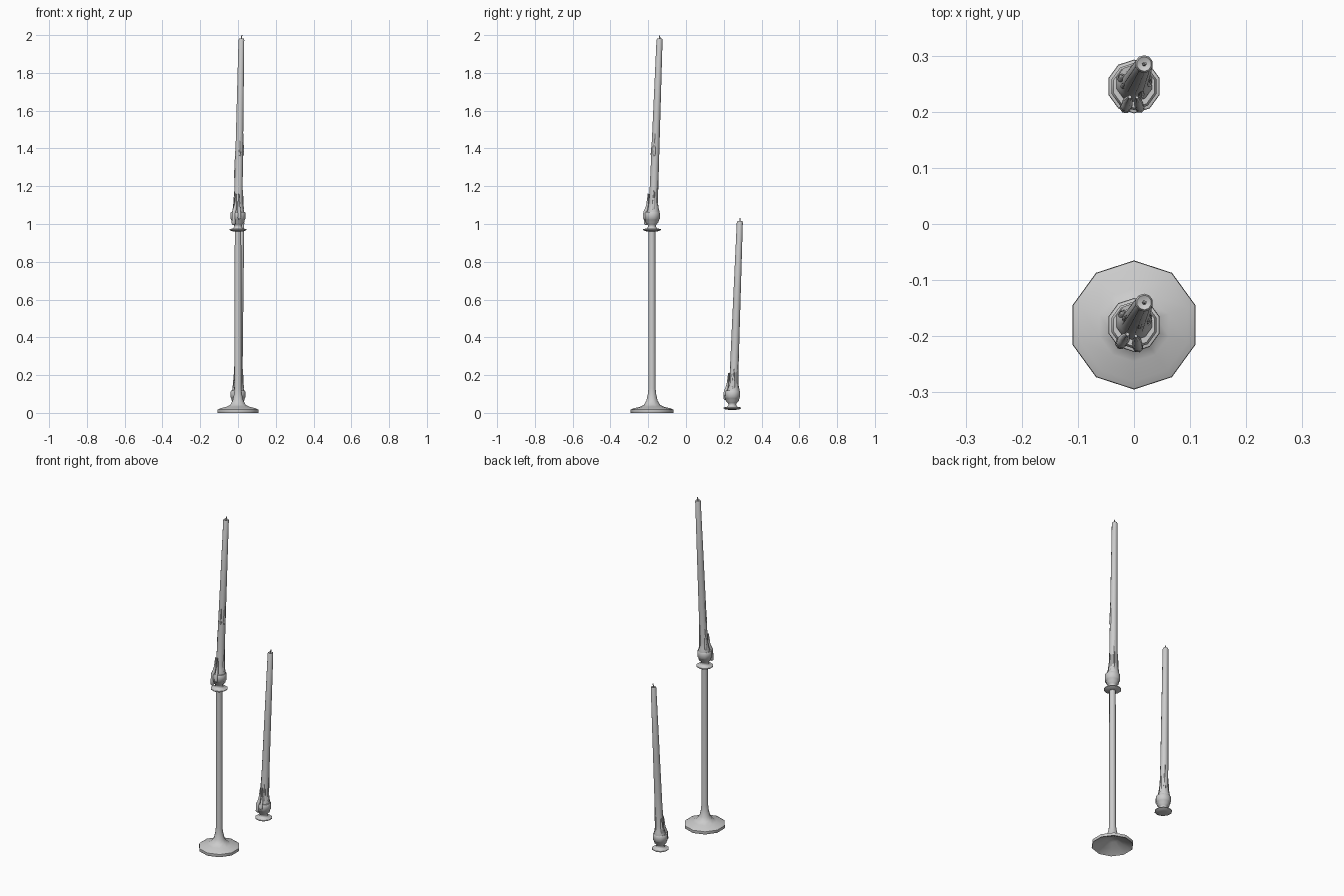
import bpy, bmesh, math
from mathutils import Vector

if "Cube" in bpy.data.objects:
    bpy.data.objects.remove(bpy.data.objects["Cube"])

SIDES = 10


def loft(name, rings, smooth=50):
    """Skin a list of vertex rings; cap both ends."""
    bm = bmesh.new()
    vs = [[bm.verts.new(p) for p in ring] for ring in rings]
    n = len(vs[0])
    for a, b in zip(vs, vs[1:]):
        for i in range(n):
            j = (i + 1) % n
            bm.faces.new((a[i], a[j], b[j], b[i]))
    bm.faces.new(vs[0][::-1])
    bm.faces.new(vs[-1])
    bmesh.ops.recalc_face_normals(bm, faces=bm.faces)
    me = bpy.data.meshes.new(name)
    bm.to_mesh(me)
    bm.free()
    ob = bpy.data.objects.new(name, me)
    bpy.context.collection.objects.link(ob)
    bpy.ops.object.select_all(action='DESELECT')
    ob.select_set(True)
    bpy.context.view_layer.objects.active = ob
    bpy.ops.object.shade_smooth_by_angle(angle=math.radians(smooth))
    return ob


def circle(c, r, n=SIDES):
    return [Vector(c) + Vector((r * math.cos(t), r * math.sin(t), 0))
            for t in (math.pi / 2 + math.tau * i / n for i in range(n))]


def lathe(name, profile, y, z):
    return loft(name, [circle((0, y, z + h), r) for r, h in profile])


def tube(name, pts, n=7):
    """Round tube through (point, radius) pairs."""
    rings = []
    for i, (p, r) in enumerate(pts):
        d = (pts[min(i + 1, len(pts) - 1)][0] - pts[max(i - 1, 0)][0]).normalized()
        u = d.cross(Vector((0.31, 0.9, 0.05))).normalized()
        v = d.cross(u)
        rings.append([p + r * (u * math.cos(t) + v * math.sin(t))
                      for t in (math.tau * k / n for k in range(n))])
    return loft(name, rings, 60)


def axis(h):
    """Centre offset of the leaning candle at height h above the dish."""
    t = (h - 0.08) / 0.94
    return Vector((0.018 * t, 0.005 + 0.035 * t, h))


def radius(h):
    return 0.024 - 0.008 * (h - 0.08) / 0.94


def candle(prefix, y, z, drips, spills):
    o = Vector((0, y, z))
    # drip dish, neck and cup
    lathe(prefix + "_cup", [(0.018, 0), (0.035, 0.002), (0.048, 0.009), (0.047, 0.013),
                            (0.026, 0.017), (0.020, 0.027), (0.024, 0.038), (0.034, 0.048),
                            (0.038, 0.064), (0.042, 0.068), (0.042, 0.097), (0.038, 0.104),
                            (0.026, 0.104)], y, z)
    # leaning tapered candle with a melted foot
    foot = [(0.085, 0.034), (0.108, 0.033), (0.125, 0.028)]
    body = [(h, radius(h)) for h in (0.16, 0.35, 0.6, 1.015)]
    loft(prefix + "_candle", [circle(o + axis(h), r) for h, r in foot + body]
         + [circle(o + axis(1.022), 0.013), circle(o + axis(1.018), 0.005)])
    # wick
    tube(prefix + "_wick", [(o + axis(1.01), 0.004), (o + axis(1.028), 0.0035),
                            (o + axis(1.04) + Vector((0.003, 0, 0)), 0.002)], 5)
    # wax runs on the candle side: angle, top, bottom, thickness
    for i, (deg, top, bot, r) in enumerate(drips):
        a = math.radians(deg)
        d = Vector((math.cos(a), math.sin(a), 0))
        pts = []
        for t, k in ((0, 0.25), (0.4, 0.6), (0.75, 0.8), (0.92, 1), (1, 0.45)):
            h = top + (bot - top) * t
            pts.append((o + axis(h) + d * (radius(h) - 0.002), r * k))
        tube(f"{prefix}_wax_run_{i}", pts)
    # wax spilling over the cup rim: angle, lowest point, thickness
    for i, (deg, low, r) in enumerate(spills):
        a = math.radians(deg)
        d = Vector((math.cos(a), math.sin(a), 0))
        path = [(0.020, 0.20, 0.3), (0.025, 0.14, 0.65), (0.031, 0.115, 0.9),
                (0.038, 0.102, 0.9), (0.041, (0.09 + low) / 2, 0.85),
                (0.040, low + 0.008, 1), (0.039, low, 0.5)]
        tube(f"{prefix}_wax_spill_{i}", [(o + d * q + Vector((0, 0, h)), r * k)
                                         for q, h, k in path])


# tall stand: hollow foot, flare and stem
lathe("stand", [(0.004, 0.045), (0.03, 0.04), (0.07, 0.02), (0.106, 0.005), (0.113, 0.0),
                (0.115, 0.004), (0.114, 0.017), (0.1, 0.024), (0.065, 0.032), (0.043, 0.043),
                (0.030, 0.065), (0.022, 0.1), (0.019, 0.13), (0.018, 0.965), (0.004, 0.965)],
      -0.18, 0)

candle("tall", -0.18, 0.96,
       [(185, 0.45, 0.28, 0.006), (-15, 0.52, 0.40, 0.008), (-80, 0.50, 0.40, 0.006),
        (60, 0.30, 0.11, 0.007), (150, 0.24, 0.11, 0.010), (5, 0.22, 0.11, 0.010)],
       [(-125, 0.035, 0.011), (-80, 0.065, 0.010)])
candle("short", 0.245, 0.0175 - 0.013 + 0.012,
       [(200, 0.28, 0.16, 0.006), (-60, 0.24, 0.11, 0.008),
        (60, 0.30, 0.11, 0.007), (160, 0.22, 0.11, 0.010), (0, 0.22, 0.11, 0.010)],
       [(-112, 0.055, 0.011), (-75, 0.075, 0.009)])

# scale the short candle's height slightly so its tip meets 1.03
for ob in bpy.data.objects:
    if ob.name.startswith("short"):
        ob.scale.z = 0.977
